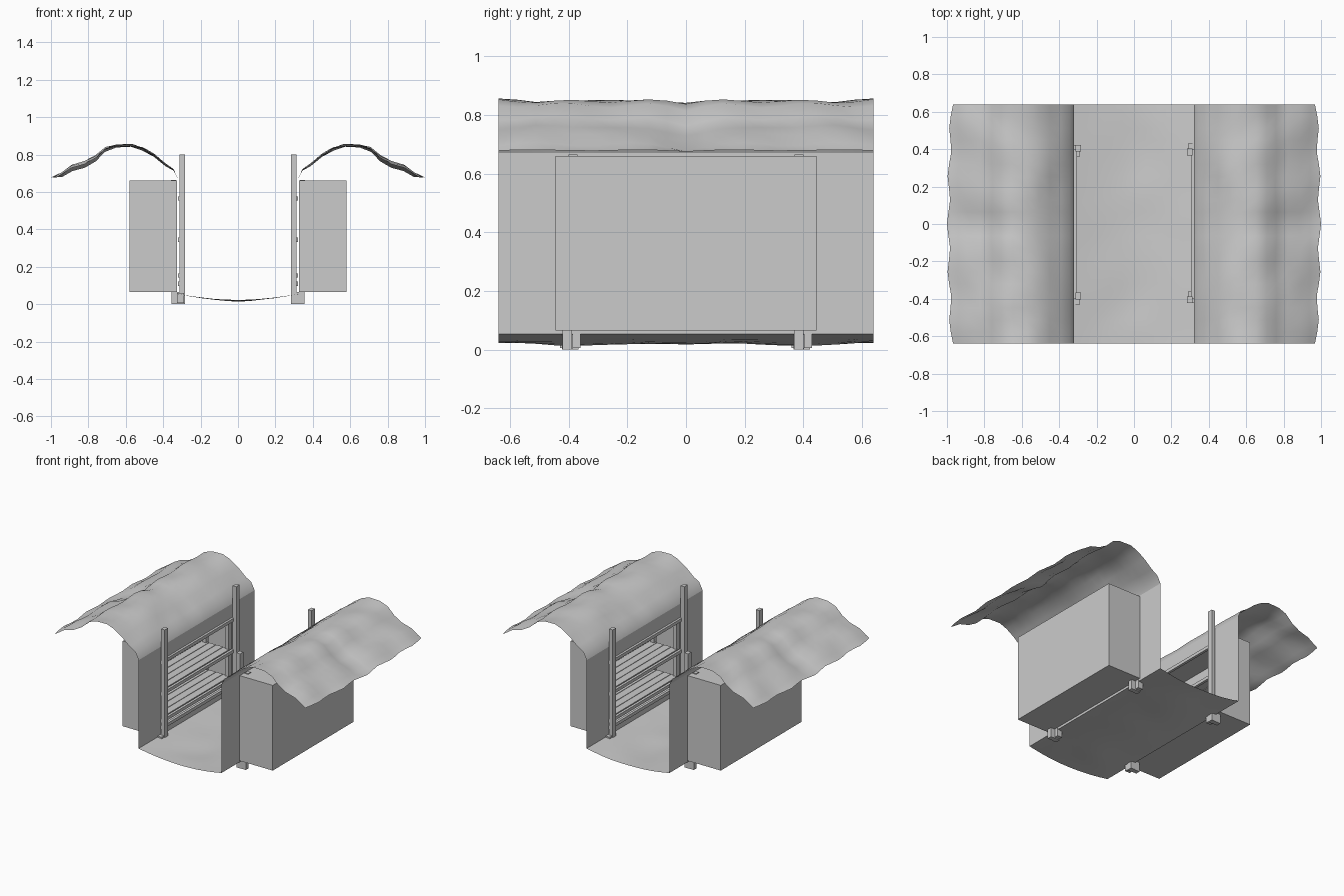
import bpy, bmesh, math

if "Cube" in bpy.data.objects:
    bpy.data.objects.remove(bpy.data.objects["Cube"])


def ripple(a, b, c):
    # repeatable uneven waves in the range -1..1
    return (math.sin(a * 1.7 + 2.1 * math.sin(b * 1.3 + c)) + math.sin(b * 2.3 + 1.6 * math.sin(a * 1.1 - c))) / 2


def finish(name, bm):
    me = bpy.data.meshes.new(name)
    bm.to_mesh(me)
    bm.free()
    ob = bpy.data.objects.new(name, me)
    bpy.context.collection.objects.link(ob)
    return ob


def boxes(name, ranges, s):
    # s = -1 turns the part half a circle about z to serve the opposite side
    bm = bmesh.new()
    for x0, x1, y0, y1, z0, z1 in ranges:
        vs = bmesh.ops.create_cube(bm, size=1)['verts']
        for v in vs:
            v.co = (s * ((x0 + x1) / 2 + v.co.x * (x1 - x0)),
                    s * ((y0 + y1) / 2 + v.co.y * (y1 - y0)),
                    (z0 + z1) / 2 + v.co.z * (z1 - z0))
    return finish(name, bm)


def sheet(name, profile, ys, move=None, hole=None):
    # profile of (x, z) points swept along y, with optional displacement and opening
    bm = bmesh.new()
    rows = []
    for y in ys:
        rows.append([bm.verts.new(move(x, y, z, i) if move else (x, y, z))
                     for i, (x, z) in enumerate(profile)])
    for j in range(len(ys) - 1):
        for i in range(len(profile) - 1):
            ym = (ys[j] + ys[j + 1]) / 2
            zm = (profile[i][1] + profile[i + 1][1]) / 2
            if hole and hole(ym, zm):
                continue
            bm.faces.new((rows[j][i], rows[j + 1][i], rows[j + 1][i + 1], rows[j][i + 1]))
    bmesh.ops.delete(bm, geom=[v for v in bm.verts if not v.link_faces], context='VERTS')
    bmesh.ops.recalc_face_normals(bm, faces=bm.faces[:])
    for f in bm.faces:
        f.smooth = True
    return finish(name, bm)


D = 0.64
ys = [-D + 2 * D * j / 20 for j in range(21)]
canopy = [(.32, .67), (.345, .72), (.39, .75), (.45, .80), (.51, .833), (.57, .85), (.65, .85),
          (.71, .835), (.76, .79), (.82, .757), (.89, .735), (.94, .70), (.985, .68)]


def crumple(s):
    def move(x, y, z, i):
        t = min(1, i / 4)
        n = ripple(x * 9, abs(y) * 8, 3.7)
        z2 = z + t * (.010 * n - .018 * math.exp(-(y / .09) ** 2)) * (0.3 if i == 12 else 1)
        x2 = x
        if i == 12:
            # scalloped outer hem
            x2 = .975 + .017 * math.cos(y / D * math.pi / 2) + .008 * math.cos(y * 24)
        elif i > 3:
            x2 += .005 * ripple(x * 14, abs(y) * 11, 8.1)
        return (s * x2, y, z2)
    return move


def sag(x, y, z, i):
    edge = 1 - abs(x) / .32
    return (x, y, z + .005 * edge * ripple(x * 8, y * 7, 1.3))


# ground sheet sagging between the two walls
floor = [(-.32 + .64 * k / 10, .018 + .035 * abs(k / 5 - 1) ** 1.6) for k in range(11)]
sheet("ground_sheet", floor, ys, sag)

wall_ys = [-D, -.52, -.385, -.2, 0, .2, .385, .52, D]
wall_zs = [.053, .12, .25, .4, .575, .62, .67]

for s, side in ((1, "right"), (-1, "left")):
    # crumpled awning folded out over the cabinet
    sheet(side + "_canopy", canopy, ys, crumple(s))
    # cloth wall with an opening in front of the shelves
    sheet(side + "_cloth_wall", [(s * .32, z) for z in wall_zs], wall_ys,
          hole=lambda y, z: abs(y) < .385 and .12 < z < .575)
    # open box behind the wall
    t = .012
    boxes(side + "_cabinet", [
        (.58 - t, .58, -.445, .445, .065, .66),
        (.325, .58 - t, -.445, .445, .065, .065 + t),
        (.325, .58 - t, -.445, .445, .66 - t, .66),
        (.325, .58 - t, -.445, -.445 + t, .065 + t, .66 - t),
        (.325, .58 - t, .445 - t, .445, .065 + t, .66 - t)], s)
    # slatted shelves
    slats = []
    for z in (.165, .355):
        for k in range(4):
            x = .33 + k * .055
            slats.append((x, x + .051, -.385, .385, z - .014, z))
    boxes(side + "_shelf_slats", slats, s)
    # uprights and cross bearers that carry the shelves
    rack = []
    for y in (-.385, .385):
        for x in (.345, .52):
            rack.append((x - .013, x + .013, y - .015, y + .015, .077, .665 if x < .4 else .645))
        for z in (.151, .341, .54):
            rack.append((.33, .55, y - .012, y + .012, z - .03, z))
    boxes(side + "_shelf_rack", rack, s)
    # long rails between the posts
    boxes(side + "_rails", [(.304, .322, -.40, .40, z - .022, z) for z in (.12, .165, .355, .575)], s)
    # posts and their foot brackets
    boxes(side + "_posts", [(.284, .312, y - .018, y + .018, 0, .8) for y in (-.405, .385)], s)
    feet = []
    for y in (-.405, .385):
        feet.append((.312, .355, y - .016, y + .016, 0, .065))
        feet.append((.288, .325, y + .018, y + .045, .006, .06))
    boxes(side + "_foot_brackets", feet, s)
